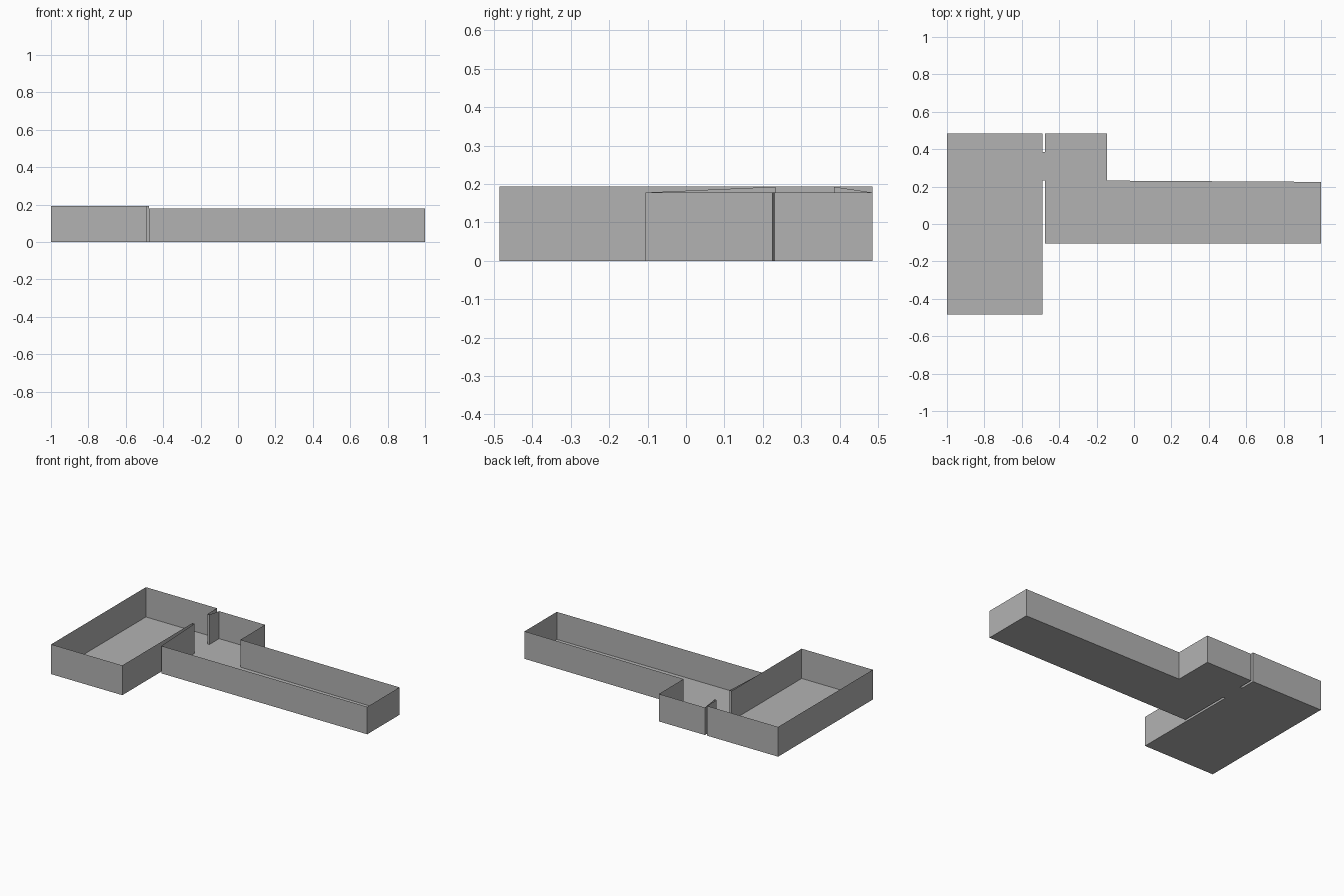
import bpy
import bmesh

if "Cube" in bpy.data.objects:
    bpy.data.objects.remove(bpy.data.objects["Cube"])

grey = bpy.data.materials.new("plain grey")
grey.diffuse_color = (0.45, 0.45, 0.45, 1)
grey.use_nodes = True
grey.node_tree.nodes["Principled BSDF"].inputs["Base Color"].default_value = grey.diffuse_color

HIGH, LOW = 0.193, 0.178   # wall heights of the large room and of the hall


def make_object(name, faces):
    """Build one sheet object from lists of corner points."""
    bm = bmesh.new()
    for pts in faces:
        bm.faces.new([bm.verts.new(p) for p in pts])
    bmesh.ops.remove_doubles(bm, verts=bm.verts, dist=0.0005)
    mesh = bpy.data.meshes.new(name)
    bm.to_mesh(mesh)
    bm.free()
    mesh.materials.append(grey)
    obj = bpy.data.objects.new(name, mesh)
    bpy.context.collection.objects.link(obj)
    return obj


def floor(name, outline):
    make_object(name, [[(x, y, 0) for x, y, h in outline]])


def walls(name, outline):
    """Upright sheets along an open path of (x, y, top height)."""
    make_object(name, [
        [(ax, ay, 0), (bx, by, 0), (bx, by, bh), (ax, ay, ah)]
        for (ax, ay, ah), (bx, by, bh) in zip(outline, outline[1:])])


# Outlines run anticlockwise and are open at the doorway
room = [(-0.49, 0.385, HIGH), (-0.49, 0.485, HIGH), (-1, 0.485, HIGH),
        (-1, -0.485, HIGH), (-0.49, -0.485, HIGH), (-0.49, 0.233, HIGH)]
hall = [(-0.475, 0.233, HIGH), (-0.475, -0.105, LOW), (1, -0.105, LOW),
        (1, 0.225, LOW), (0.51, 0.228, LOW), (-0.145, 0.232, LOW),
        (-0.145, 0.485, LOW), (-0.475, 0.485, LOW), (-0.475, 0.385, HIGH)]

# Large room and hall
for label, outline in (("room", room), ("hall", hall)):
    floor(label + "_floor", outline)
    walls(label + "_walls", outline)

# Doorway joining them: threshold and two jambs
floor("doorway_floor", [room[-1], hall[0], hall[-1], room[0]])
walls("doorway_front_jamb", [room[-1], hall[0]])
walls("doorway_back_jamb", [hall[-1], room[0]])
